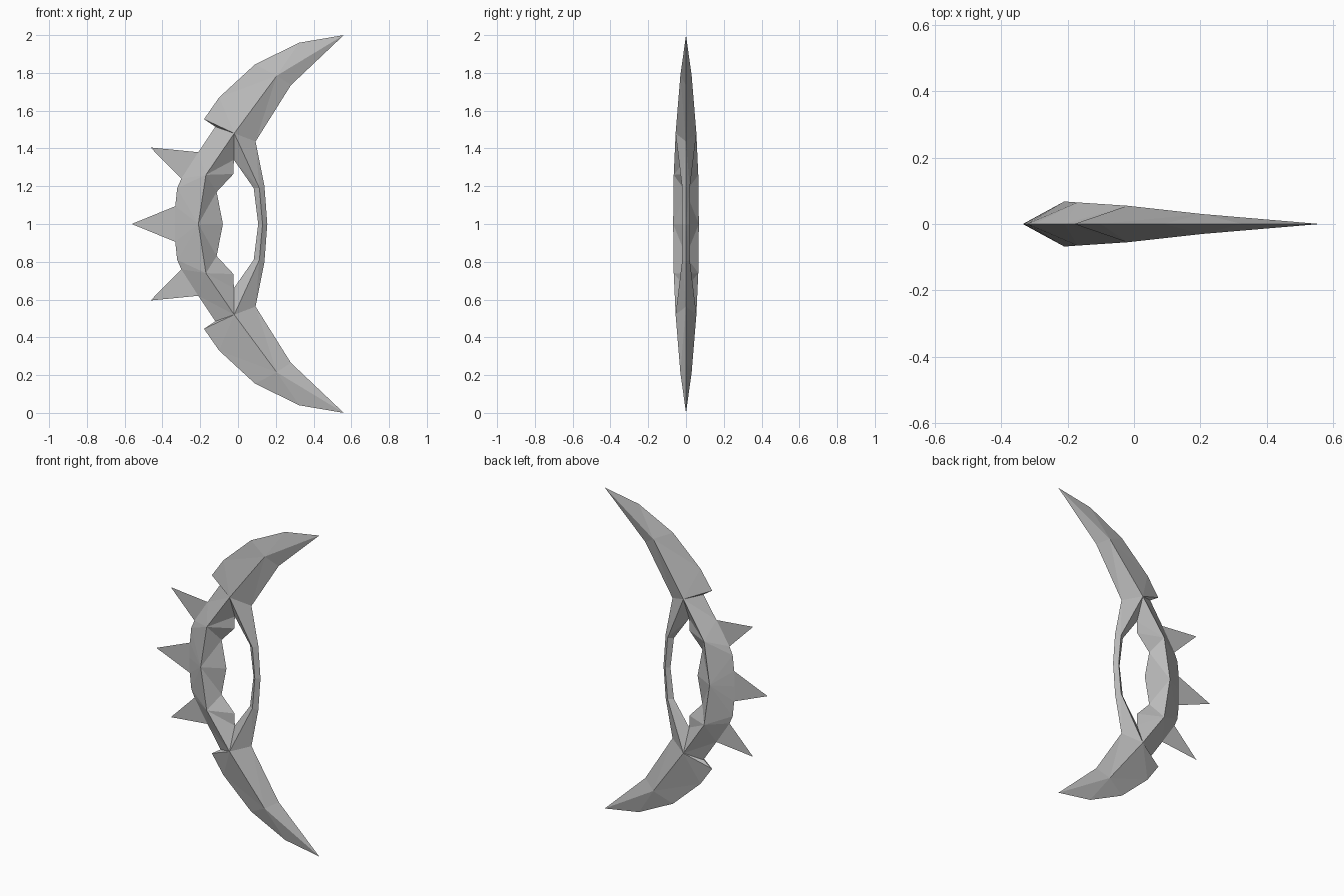
import bpy
import bmesh
from mathutils import Vector

cube = bpy.data.objects.get("Cube")
if cube:
    bpy.data.objects.remove(cube, do_unlink=True)

MID = 1.0  # height of the symmetry plane

steel = bpy.data.materials.new("grey_steel")
steel.use_nodes = True
colour = (0.5, 0.5, 0.5, 1)
steel.diffuse_color = colour
steel.node_tree.nodes["Principled BSDF"].inputs["Base Color"].default_value = colour


def edge(*points):
    """Sharp edge lying in the centre plane, from (x, z) pairs."""
    return [Vector((x, 0, z - MID)) for x, z in points]


def ridge(*points):
    """Raised ridge, from (x, half thickness, z) triples."""
    return [Vector((x, -t, z - MID)) for x, t, z in points]


def zip_strip(a, b):
    """Triangles between two polylines, using the shorter diagonals."""
    tris, i, j = [], 0, 0
    while i < len(a) - 1 or j < len(b) - 1:
        step_a = j == len(b) - 1 or (
            i < len(a) - 1 and (a[i + 1] - b[j]).length <= (a[i] - b[j + 1]).length)
        if step_a:
            tris.append((a[i], a[i + 1], b[j]))
            i += 1
        else:
            tris.append((a[i], b[j + 1], b[j]))
            j += 1
    return tris


def make_part(name, tris, mirror_y=True, mirror_z=True):
    bm = bmesh.new()
    for tri in tris:
        if (tri[1] - tri[0]).cross(tri[2] - tri[0]).length < 1e-7:
            continue
        face = bm.faces.new([bm.verts.new(p) for p in tri])
        face.normal_update()
        if face.normal.y > 0:
            face.normal_flip()
    bmesh.ops.remove_doubles(bm, verts=bm.verts, dist=0.0005)
    mesh = bpy.data.meshes.new(name)
    bm.to_mesh(mesh)
    bm.free()
    mesh.materials.append(steel)
    obj = bpy.data.objects.new(name, mesh)
    obj.location.z = MID
    bpy.context.collection.objects.link(obj)
    if mirror_y or mirror_z:
        mod = obj.modifiers.new("mirror", 'MIRROR')
        mod.use_axis = (False, mirror_y, mirror_z)
        mod.merge_threshold = 0.0005
    return obj


# Shared joints
tip = (0.56, 2.0)
joint = (-0.02, 0.055, 1.48)
shoulder = (-0.12, 1.515)
notch = (-0.022, 1.34)
heel = (0.093, 1.437)

# Curved blades, with the stepped base that overhangs the guard
back = edge((-0.18, 1.555), (-0.1, 1.67), (0.09, 1.845), (0.325, 1.96), tip)
spine = ridge(joint, (0.205, 0.03, 1.785), (0.56, 0, 2.0))
cutting = edge(heel, (0.28, 1.735), tip)
base = [(back[0], spine[0], edge(shoulder)[0])]
make_part("curved_blades", zip_strip(back, spine) + zip_strip(spine, cutting) + base)

# Thick knuckle guard
outer = edge(shoulder, (-0.21, 1.38), (-0.3, 1.24), (-0.322, 1.19), (-0.332, 1.095), (-0.335, 1.0))
crest = ridge(joint, (-0.17, 0.065, 1.26), (-0.21, 0.068, 1.0))
inner = edge(notch, (-0.024, 1.265), (-0.085, 1.2), (-0.113, 1.17), (-0.08, 1.0))
make_part("knuckle_guard", zip_strip(outer, crest) + zip_strip(crest, inner))

# Slim grip closing the hand hole
grip_out = edge(heel, (0.14, 1.2), (0.155, 1.0))
grip_ridge = ridge(joint, (0.113, 0.02, 1.19), (0.13, 0.02, 1.0))
grip_in = edge(notch, (0.083, 1.19), (0.107, 1.0))
make_part("grip", zip_strip(grip_out, grip_ridge) + zip_strip(grip_ridge, grip_in))

# Flat spikes along the guard
make_part("outer_spikes", [edge((-0.463, 1.405), (-0.21, 1.38), (-0.3, 1.24))], False, True)
make_part("centre_spike", [edge((-0.563, 1.0), (-0.33, 1.095), (-0.33, 0.905))], False, False)
